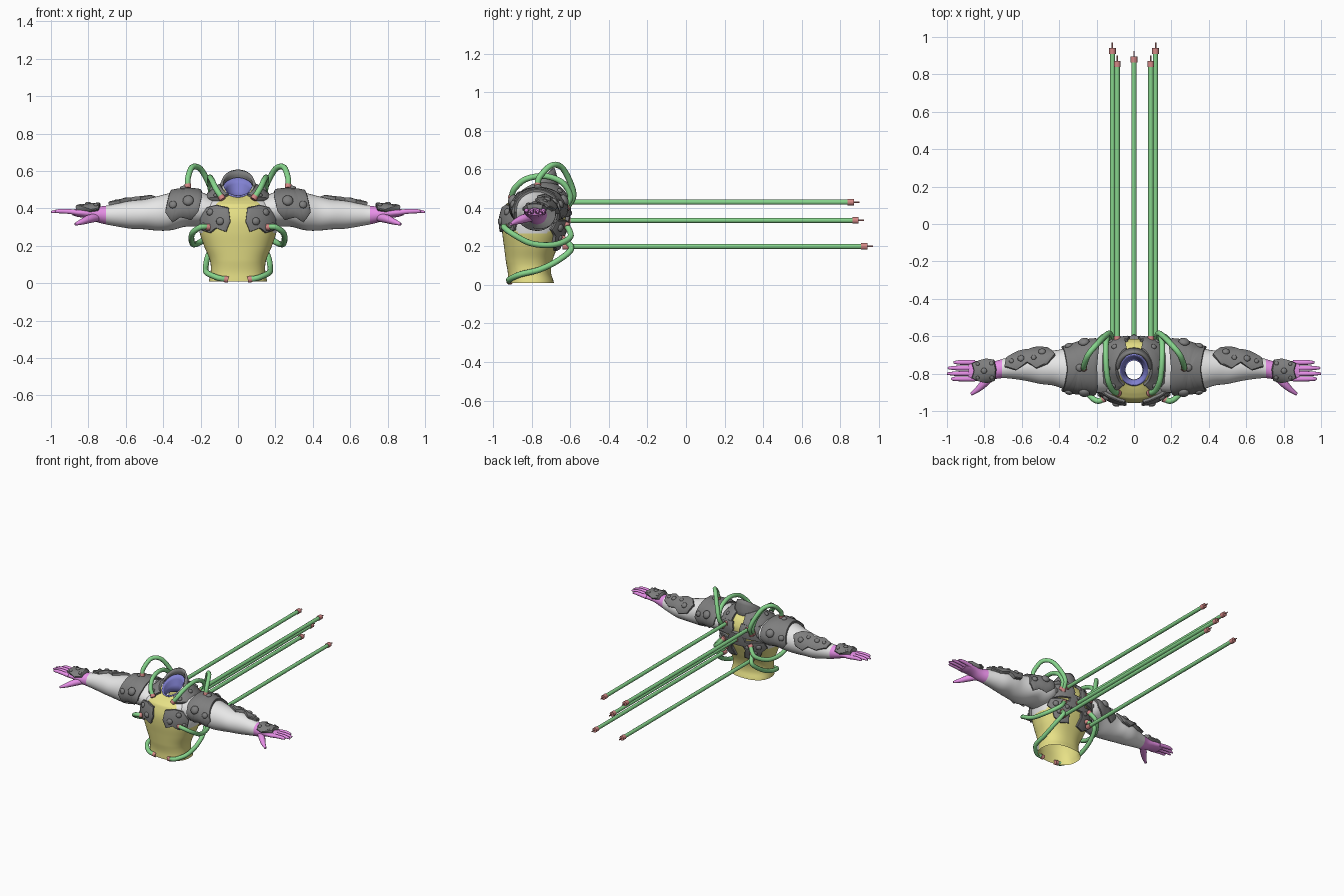
import bpy, bmesh, math
from mathutils import Vector

if "Cube" in bpy.data.objects:
    bpy.data.objects.remove(bpy.data.objects["Cube"])


def material(name, rgb):
    m = bpy.data.materials.new(name)
    m.diffuse_color = (*rgb, 1)
    m.use_nodes = True
    m.node_tree.nodes["Principled BSDF"].inputs["Base Color"].default_value = m.diffuse_color
    return m


YELLOW = material("yellow_suit", (.80, .75, .24))
WHITE = material("white_sleeve", (.82, .82, .82))
PINK = material("pink_glove", (.84, .29, .84))
GREY = material("grey_armour", (.21, .21, .21))
GREEN = material("green_hose", (.24, .66, .26))
RED = material("red_connector", (.66, .25, .24))
BLUE = material("blue_collar", (.22, .22, .64))


def finish(name, bm, mats, mirror=False, angle=40, recalc=True):
    if recalc:
        bmesh.ops.recalc_face_normals(bm, faces=bm.faces)
    me = bpy.data.meshes.new(name)
    bm.to_mesh(me)
    bm.free()
    ob = bpy.data.objects.new(name, me)
    bpy.context.collection.objects.link(ob)
    for m in mats:
        me.materials.append(m)
    bpy.ops.object.select_all(action='DESELECT')
    ob.select_set(True)
    bpy.context.view_layer.objects.active = ob
    bpy.ops.object.shade_smooth_by_angle(angle=math.radians(angle))
    if mirror:
        mod = ob.modifiers.new("mirror", 'MIRROR')
        mod.use_mirror_merge = False
    return ob


def blend(rows, i, f):
    """Smooth interpolation between rows i and i+1."""
    a, b, c, d = (rows[min(max(k, 0), len(rows) - 1)] for k in (i - 1, i, i + 1, i + 2))
    return [.5 * (2 * q + (r - p) * f + (2 * p - 5 * q + 4 * r - s) * f * f
                  + (3 * q - p - 3 * r + s) * f ** 3) for p, q, r, s in zip(a, b, c, d)]


def lookup(rows, u):
    i = 0
    while i < len(rows) - 2 and u > rows[i + 1][0]:
        i += 1
    f = (u - rows[i][0]) / (rows[i + 1][0] - rows[i][0])
    return blend(rows, i, min(max(f, 0), 1))[1:]


def power(c, e):
    return math.copysign(abs(c) ** e, c)


# torso sections: height, half width, front y, back y
TORSO = [(.01, .155, -.925, -.685), (.06, .146, -.925, -.7), (.12, .15, -.935, -.695),
         (.2, .182, -.945, -.665), (.28, .207, -.955, -.635), (.35, .21, -.955, -.62),
         (.42, .19, -.935, -.615), (.47, .148, -.905, -.635), (.5, .115, -.88, -.665),
         (.525, .075, -.855, -.7)]
# arm sections: x, centre y, centre z, half depth, half height
ARM = [(.12, -.775, .39, .12, .07), (.2, -.765, .395, .138, .092), (.28, -.768, .398, .13, .096),
       (.36, -.775, .383, .112, .1), (.43, -.77, .373, .094, .092), (.5, -.765, .368, .09, .08),
       (.57, -.76, .366, .08, .075), (.64, -.765, .365, .064, .063), (.7, -.772, .364, .052, .051),
       (.75, -.782, .367, .048, .042), (.8, -.785, .374, .05, .03), (.86, -.785, .377, .054, .022),
       (.885, -.785, .378, .05, .015)]


def torso(z, deg):
    w, f, b = lookup(TORSO, z)
    a = math.radians(deg)
    drop = .6 * max(0, z - .42) * max(0, -math.sin(a))     # neckline dips in front
    return Vector((w * power(math.cos(a), .85),
                   (f + b) / 2 + (b - f) / 2 * power(math.sin(a), .85), z - drop))


def arm(x, deg):
    cy, cz, ry, rz = lookup(ARM, x)
    a = math.radians(deg)
    return Vector((x, cy + ry * math.cos(a), cz + rz * math.sin(a)))


def normal(surf, u, v):
    p = surf(u, v)
    n = (surf(u + .004, v) - surf(u - .004, v)).cross(surf(u, v + 2) - surf(u, v - 2)).normalized()
    return n if n.dot(p - surf(u, v + 180)) > 0 else -n


def loft(surf, u0, u1, nu, nv):
    bm = bmesh.new()
    rings = [[bm.verts.new(surf(u0 + (u1 - u0) * i / nu, 360 * j / nv)) for j in range(nv)]
             for i in range(nu + 1)]
    for r, s in zip(rings, rings[1:]):
        for j in range(nv):
            k = (j + 1) % nv
            bm.faces.new((r[j], r[k], s[k], s[j]))
    return bm, rings


# torso shell, open at neck and waist
bm, _ = loft(torso, .01, .525, 52, 72)
for f in bm.faces:
    c = f.calc_center_median()
    f.material_index = int(c.z > .27 and abs(c.x) > .19 - .5 * (c.z - .27))
finish("torso", bm, [YELLOW, WHITE])

# arms with gloves
bm, rings = loft(arm, .12, .885, 60, 32)
bm.faces.new(rings[-1])
for f in bm.faces:
    f.material_index = int(f.calc_center_median().x > .703)
finish("arm", bm, [WHITE, PINK], True)


def dome(bm, surf, u, v, r, lift):
    """Round stud sitting on a surface."""
    n = normal(surf, u, v)
    m = n.to_track_quat('Z', 'Y').to_matrix().to_4x4()
    m.translation = surf(u, v) + n * lift
    new = bmesh.ops.create_uvsphere(bm, u_segments=14, v_segments=8, radius=r)["verts"]
    for p in new:
        p.co.z *= .6
        p.co = m @ p.co


def plate(name, surf, outline, studs=(), t=.018, mirror=True):
    """Armour patch following a surface, with studs given as (u, v, radius)."""
    cu = sum(p[0] for p in outline) / len(outline)
    cv = sum(p[1] for p in outline) / len(outline)
    edge = []
    for a, b in zip(outline, outline[1:] + outline[:1]):
        edge += [(a[0] + (b[0] - a[0]) * k / 5, a[1] + (b[1] - a[1]) * k / 5) for k in range(5)]
    bm = bmesh.new()

    def point(u, v, h):
        return bm.verts.new(surf(u, v) + normal(surf, u, v) * h)
    rings = [[point(cu + (u - cu) * s, cv + (v - cv) * s, h) for u, v in edge]
             for s, h in ((1, -.008), (1, t * .75), (.94, t), (.8, t), (.6, t), (.4, t), (.2, t))]
    mid = point(cu, cv, t)
    n = len(edge)
    for j in range(n):
        k = (j + 1) % n
        for r, s in zip(rings, rings[1:]):
            bm.faces.new((r[j], r[k], s[k], s[j]))
        bm.faces.new((rings[-1][j], rings[-1][k], mid))
    bmesh.ops.recalc_face_normals(bm, faces=bm.faces)
    for u, v, r in studs:
        dome(bm, surf, u, v, r, t)
    finish(name, bm, [GREY], mirror, recalc=False)


# armour plates
plate("shoulder_plate", arm,
      [(.19, 40), (.2, -5), (.25, -32), (.31, -22), (.35, -28), (.385, 0), (.37, 40), (.355, 90),
       (.37, 140), (.385, 180), (.35, 212), (.31, 202), (.25, 214), (.21, 185), (.195, 140), (.2, 90)],
      [(.265, 158, .03), (.345, 163, .021), (.265, 22, .03), (.345, 17, .021), (.29, 90, .02)], .016)
plate("chest_plate", torso,
      [(.275, -76), (.295, -62), (.27, -50), (.285, -30), (.34, -27), (.4, -40), (.415, -60),
       (.4, -79), (.33, -82)], [(.33, -68, .021), (.375, -50, .019), (.31, -38, .014)])
plate("collar_plate", torso,
      [(.46, -58), (.445, -25), (.445, 0), (.44, 40), (.45, 77), (.505, 74), (.515, 40), (.518, -20),
       (.515, -58)], [(.48, -40, .017), (.49, 0, .016), (.475, 50, .015)], .02)
plate("shoulder_blade_plate", torso,
      [(.36, 83), (.35, 55), (.33, 35), (.38, 20), (.43, 25), (.455, 50), (.455, 81), (.41, 85)],
      [(.39, 42, .022), (.425, 55, .014)])
plate("lower_back_plate", torso,
      [(.19, 82), (.18, 62), (.21, 45), (.26, 40), (.29, 28), (.335, 35), (.34, 60), (.33, 83),
       (.26, 78)], [(.3, 48, .02), (.25, 56, .015), (.29, 72, .015)])
plate("spine_plate", torso, [(.29, 80), (.29, 100), (.34, 106), (.39, 100), (.39, 80), (.34, 74)],
      [(.375, 90, .012)], mirror=False)
plate("upper_arm_plate", arm,
      [(.42, 45), (.46, 8), (.52, 0), (.56, 22), (.62, 15), (.68, 38), (.69, 85), (.63, 104),
       (.57, 78), (.52, 96), (.46, 78)],
      [(.49, 40, .02), (.535, 62, .014), (.6, 62, .018), (.65, 65, .013)], .02)
plate("wrist_plate", arm,
      [(.735, 90), (.745, 30), (.79, 15), (.83, 30), (.865, 50), (.855, 90), (.865, 130), (.83, 150),
       (.79, 165), (.745, 150)],
      [(.76, 55, .012), (.76, 125, .012), (.8, 90, .016), (.835, 55, .01), (.835, 125, .01)], .022)


def tube(name, pts, r, mat, radii=None, mirror=True, smooth=8):
    """Round tube along a smoothed path."""
    cu = bpy.data.curves.new(name, 'CURVE')
    cu.dimensions = '3D'
    cu.bevel_depth, cu.bevel_resolution, cu.use_fill_caps = r, 3, True
    rows = [(*p, (radii[i] if radii else 1)) for i, p in enumerate(pts)]
    path = [blend(rows, i, k / smooth) for i in range(len(rows) - 1) for k in range(smooth)]
    path.append(rows[-1])
    sp = cu.splines.new('POLY')
    sp.points.add(len(path) - 1)
    for q, p in zip(sp.points, path):
        q.co, q.radius = (*p[:3], 1), p[3]
    tmp = bpy.data.objects.new(name + "_path", cu)
    bpy.context.collection.objects.link(tmp)
    bpy.context.view_layer.update()
    bm = bmesh.new()
    me = bpy.data.meshes.new_from_object(tmp.evaluated_get(bpy.context.evaluated_depsgraph_get()))
    bm.from_mesh(me)
    bpy.data.objects.remove(tmp)
    bmesh.ops.remove_doubles(bm, verts=bm.verts, dist=.00005)
    for f in bm.faces:
        f.material_index = 0
    finish(name, bm, [mat], mirror)


# fingers and thumb
for i, (y, tip) in enumerate(((-.74, .965), (-.77, .995), (-.8, 1.0), (-.828, .975))):
    tube(f"finger_{i + 1}", [(.85, y, .377), (.91, y, .384), (.96 if tip > .97 else .94, y, .385),
                             (tip, y, .38)], .0135, PINK, [1.05, 1, .85, .45], smooth=4)
tube("thumb", [(.74, -.79, .355), (.79, -.84, .345), (.83, -.88, .33), (.87, -.91, .315)],
     .022, PINK, [1, 1.05, .75, .35], smooth=4)

# looping hoses with connectors at both ends
HOSES = {
    "shoulder_hose": [(.268, -.77, .517), (.268, -.76, .56), (.245, -.7, .62), (.2, -.645, .61),
                      (.155, -.6, .53), (.13, -.585, .46), (.12, -.62, .4)],
    "neck_hose": [(.085, -.905, .455), (.115, -.89, .5), (.14, -.83, .55), (.15, -.73, .565),
                  (.15, -.64, .53), (.14, -.6, .46), (.13, -.625, .41)],
    "rib_hose": [(.16, -.935, .3), (.2, -.945, .3), (.245, -.9, .265), (.245, -.8, .215),
                 (.22, -.68, .21), (.16, -.6, .25), (.11, -.62, .31)],
    "waist_hose": [(.06, -.915, .02), (.11, -.915, .03), (.165, -.86, .055), (.172, -.76, .08),
                   (.165, -.66, .13), (.14, -.595, .19), (.11, -.64, .24)],
}
for name, pts in HOSES.items():
    tube(name, pts, .0155, GREEN)
    for tag, a, b in (("front", pts[0], pts[1]), ("back", pts[-1], pts[-2])):
        a, d = Vector(a), (Vector(b) - Vector(a)).normalized()
        tube(f"{name}_{tag}_connector", [a - d * .008, a + d * .014], .018, RED, smooth=1)

# long straight cables with plug and needle
for tag, x, z, end in (("upper", .09, .43, .855), ("middle", 0, .335, .88), ("lower", .115, .2, .925)):
    for part, y0, y1, r, mat in (("socket", -.64, -.6, .018, RED), ("cable", -.62, end, .014, GREEN),
                                 ("plug", end - .016, end + .016, .018, RED),
                                 ("needle", end + .01, end + .045, .004, RED)):
        tube(f"{tag}_{part}", [(x, y0, z), (x, y1, z)], r, mat, mirror=x > 0, smooth=1)


def shell(name, prof, a0, a1, n, mat, thick, lean):
    """Swept collar of (radius, height) rows; lean raises its back."""
    bm = bmesh.new()
    rings = []
    for r, z in prof:
        ring = []
        for j in range(n + 1):
            a = math.radians(a0 + (a1 - a0) * j / n)
            ring.append(bm.verts.new((r * math.cos(a), -.78 + r * math.sin(a) * 1.1,
                                      z + lean * math.sin(a) * (z - .44) / .1)))
        rings.append(ring)
    for r, s in zip(rings, rings[1:]):
        for j in range(n):
            bm.faces.new((r[j], r[j + 1], s[j + 1], s[j]))
    bmesh.ops.remove_doubles(bm, verts=bm.verts, dist=.0001)
    ob = finish(name, bm, [mat])
    mod = ob.modifiers.new("thickness", 'SOLIDIFY')
    mod.thickness, mod.offset = thick, 0


# neck collar and hood behind it
shell("neck_collar", [(.05, .44), (.058, .47), (.068, .495), (.075, .515)], 0, 360, 40, BLUE, .01, .065)
shell("hood", [(.104, .45), (.1, .485), (.092, .512), (.083, .528)], 2, 178, 28, GREY, .014, .088)
